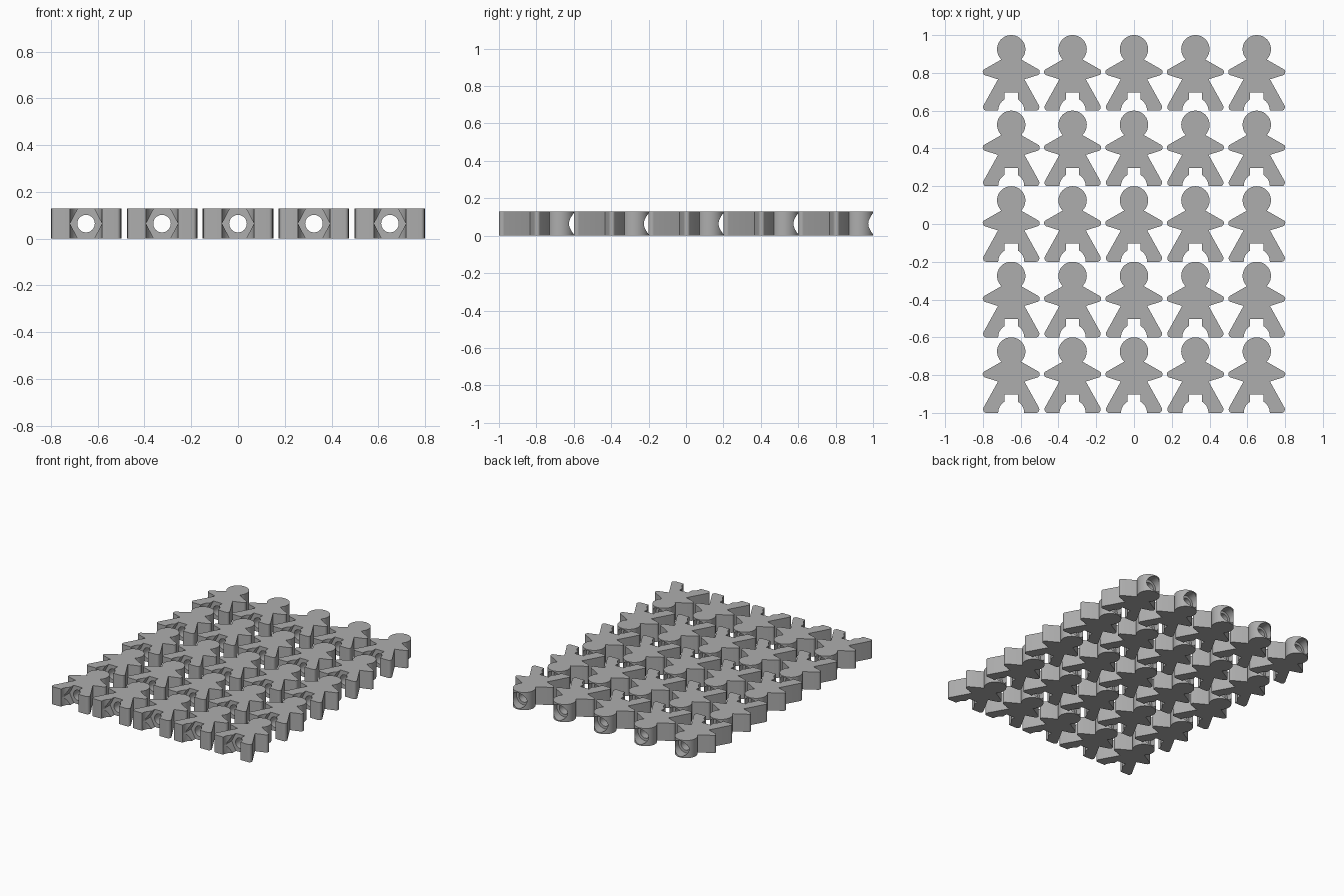
import bpy, bmesh, math
from mathutils import Matrix

default = bpy.data.objects.get("Cube")
if default:
    bpy.data.objects.remove(default)

THICK = 0.128
MID = THICK / 2
HEAD_Y, HEAD_R = 0.125, 0.075
ARCH_R = 0.069

grey = bpy.data.materials.new("plain grey")
grey.use_nodes = True
colour = (0.42, 0.42, 0.42, 1)
grey.diffuse_color = colour
grey.node_tree.nodes["Principled BSDF"].inputs["Base Color"].default_value = colour


def add_object(name, bm):
    bmesh.ops.recalc_face_normals(bm, faces=bm.faces)
    mesh = bpy.data.meshes.new(name)
    bm.to_mesh(mesh)
    bm.free()
    mesh.materials.append(grey)
    obj = bpy.data.objects.new(name, mesh)
    bpy.context.collection.objects.link(obj)
    return obj


def arc(cy, radius, start, end, steps):
    angles = [math.radians(start + (end - start) * i / steps) for i in range(steps + 1)]
    return [(radius * math.cos(a), cy + radius * math.sin(a)) for a in angles]


def bore(name, radius, y0, y1, sides, stretch=1):
    """Cutter prism along y at mid thickness."""
    bm = bmesh.new()
    bmesh.ops.create_cone(bm, cap_ends=True, segments=sides, radius1=radius,
                          radius2=radius, depth=y1 - y0)
    if sides == 6:  # corners point sideways
        first = max(bm.verts, key=lambda v: v.co.x)
        turn = -math.atan2(first.co.y, first.co.x)
        bmesh.ops.rotate(bm, verts=bm.verts, matrix=Matrix.Rotation(turn, 3, 'Z'))
    place = (Matrix.Translation((0, (y0 + y1) / 2, MID))
             @ Matrix.Diagonal((1, 1, stretch, 1)) @ Matrix.Rotation(math.pi / 2, 4, 'X'))
    bmesh.ops.transform(bm, matrix=place, verts=bm.verts)
    obj = add_object(name, bm)
    obj.hide_render = True
    return obj


# Right half of the outline, crotch to crown, then mirrored
crotch = arc(-0.2, ARCH_R, 90, 0, 12)
rounded = [(0.142, -0.2), (0.151, -0.18), (0.149, -0.009), (0.152, 0.014)]
head = arc(HEAD_Y, HEAD_R, -46, 90, 20)
half = crotch + rounded[:2] + [(0.07, -0.034)] + rounded[2:] + head
half[0], half[-1] = (0, half[0][1]), (0, half[-1][1])
outline = half + [(-x, y) for x, y in reversed(half[1:-1])]

bm = bmesh.new()
face = bm.faces.new([bm.verts.new((x, y, 0)) for x, y in outline])
solid = bmesh.ops.extrude_face_region(bm, geom=[face])
top = [g for g in solid["geom"] if isinstance(g, bmesh.types.BMVert)]
bmesh.ops.translate(bm, verts=top, vec=(0, 0, THICK))


def is_soft_corner(edge):
    a, b = (v.co for v in edge.verts)
    return abs(a.z - b.z) > 0.01 and any(
        math.hypot(abs(a.x) - x, a.y - y) < 0.001 for x, y in rounded)


# Soften hands and feet
bmesh.ops.bevel(bm, geom=[e for e in bm.edges if is_soft_corner(e)], offset=0.009,
                segments=4, profile=0.5, affect='EDGES')
body = add_object("figure_body", bm)

# Bolt hole, bolt head recess and nut pocket
cutters = [bore("bolt_hole_cutter", 0.0375, -0.3, 0.3, 32),
           bore("head_recess_cutter", 0.0565, 0.133, 0.3, 40),
           bore("nut_pocket_cutter", 0.0685, -0.3, -0.103, 6, 1.1)]
for cutter in cutters:
    cut = body.modifiers.new(cutter.name, 'BOOLEAN')
    cut.operation = 'DIFFERENCE'
    cut.solver = 'EXACT'
    cut.object = cutter
bpy.context.view_layer.update()
graph = bpy.context.evaluated_depsgraph_get()
figure = bpy.data.meshes.new_from_object(body.evaluated_get(graph))
figure.name = "figure"
figure.shade_smooth()
figure.set_sharp_from_angle(angle=math.radians(30))
for obj in [body] + cutters:
    bpy.data.objects.remove(obj)

# Five by five grid of linked figures
for row in range(5):
    for col in range(5):
        obj = bpy.data.objects.new(f"figure_row{row + 1}_column{col + 1}", figure)
        obj.location = ((col - 2) * 0.325, (row - 2) * 0.4, 0)
        bpy.context.collection.objects.link(obj)
